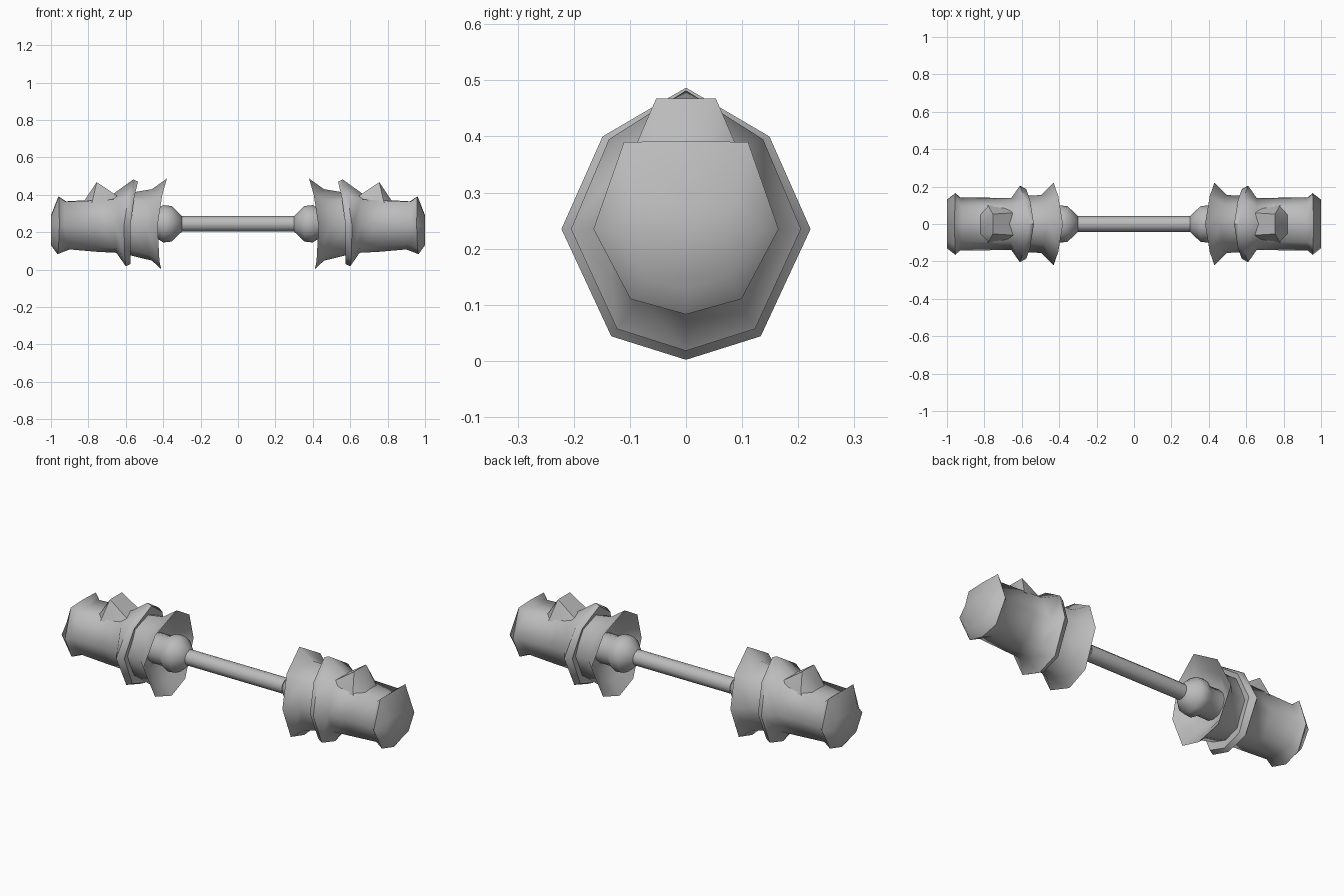
import bpy, bmesh, math

if "Cube" in bpy.data.objects:
    bpy.data.objects.remove(bpy.data.objects["Cube"])

steel = bpy.data.materials.new("grey_steel")
steel.diffuse_color = (0.5, 0.5, 0.5, 1)
steel.use_nodes = True
steel.node_tree.nodes["Principled BSDF"].inputs["Base Color"].default_value = steel.diffuse_color
MID = 0.235


def finish(bm, name, angle, mirror=True):
    bmesh.ops.recalc_face_normals(bm, faces=bm.faces[:])
    me = bpy.data.meshes.new(name)
    bm.to_mesh(me)
    bm.free()
    me.materials.append(steel)
    ob = bpy.data.objects.new(name, me)
    bpy.context.collection.objects.link(ob)
    bpy.ops.object.select_all(action='DESELECT')
    ob.select_set(True)
    bpy.context.view_layer.objects.active = ob
    bpy.ops.object.shade_smooth_by_angle(angle=math.radians(angle))
    if mirror:
        ob.modifiers.new("mirror", 'MIRROR').use_mirror_merge = False
    return ob


def loft(name, rings, angle=45, mirror=True):
    """Skin a list of point rings and close both ends."""
    bm = bmesh.new()
    loops = [[bm.verts.new(p) for p in r] for r in rings]
    for a, b in zip(loops, loops[1:]):
        n = len(a)
        for i in range(n):
            j = (i + 1) % n
            bm.faces.new((a[i], a[j], b[j], b[i]))
    bm.faces.new(loops[0])
    bm.faces.new(loops[-1])
    return finish(bm, name, angle, mirror)


def head_ring(xt, xs, xb, w, top, shoulder, bottom):
    """Eight-sided section; x differs at top, side and bottom."""
    low = bottom + 0.18 * (MID - bottom)
    half = [((xt + xs) / 2, 0.67 * w, shoulder), (xs, w, MID),
            ((xs + xb) / 2, 0.6 * w, low)]
    return ([(xt, 0, top)] + half + [(xb, 0, bottom)]
            + [(x, -y, z) for x, y, z in reversed(half)])


def round_ring(x, r, z=0.245, n=12):
    return [(x, r * math.cos(2 * math.pi * i / n), z + r * math.sin(2 * math.pi * i / n))
            for i in range(n)]


# Grip bar and the flared necks
loft("grip_bar", [round_ring(-0.34, 0.042), round_ring(0.34, 0.042)], mirror=False)
loft("neck", [round_ring(0.30, 0.042), round_ring(0.355, 0.095),
              round_ring(0.40, 0.1), round_ring(0.43, 0.08), round_ring(0.52, 0.08)], 50)

# Open cup collar
loft("collar", [head_ring(*r) for r in (
    (0.50, 0.51, 0.50, 0.10, 0.35, 0.33, 0.13),
    (0.45, 0.485, 0.455, 0.145, 0.42, 0.36, 0.07),
    (0.38, 0.43, 0.41, 0.222, 0.487, 0.40, 0.002),
    (0.46, 0.495, 0.46, 0.155, 0.43, 0.37, 0.048),
    (0.58, 0.59, 0.59, 0.15, 0.41, 0.37, 0.08))], 60)

# Second flange, barrel and flared end
loft("head", [head_ring(*r) for r in (
    (0.57, 0.58, 0.59, 0.12, 0.38, 0.35, 0.11),
    (0.535, 0.575, 0.575, 0.185, 0.47, 0.385, 0.03),
    (0.56, 0.61, 0.60, 0.205, 0.482, 0.395, 0.018),
    (0.66, 0.655, 0.65, 0.14, 0.41, 0.375, 0.09),
    (0.75, 0.75, 0.75, 0.14, 0.375, 0.37, 0.095),
    (0.92, 0.93, 0.90, 0.143, 0.365, 0.363, 0.108),
    (0.96, 0.955, 0.965, 0.165, 0.392, 0.39, 0.083),
    (1.0, 1.0, 1.0, 0.13, 0.29, 0.285, 0.13))], 60)

# Wedge spike on top of the barrel
bm = bmesh.new()
for x, y, z in ((0.64, 0.06, 0.39), (0.755, 0.053, 0.468), (0.78, 0.1, 0.36),
                (0.83, 0.05, 0.355), (0.68, 0.09, 0.36)):
    bm.verts.new((x, y, z))
    bm.verts.new((x, -y, z))
bmesh.ops.convex_hull(bm, input=bm.verts[:])
finish(bm, "top_spike", 40)
